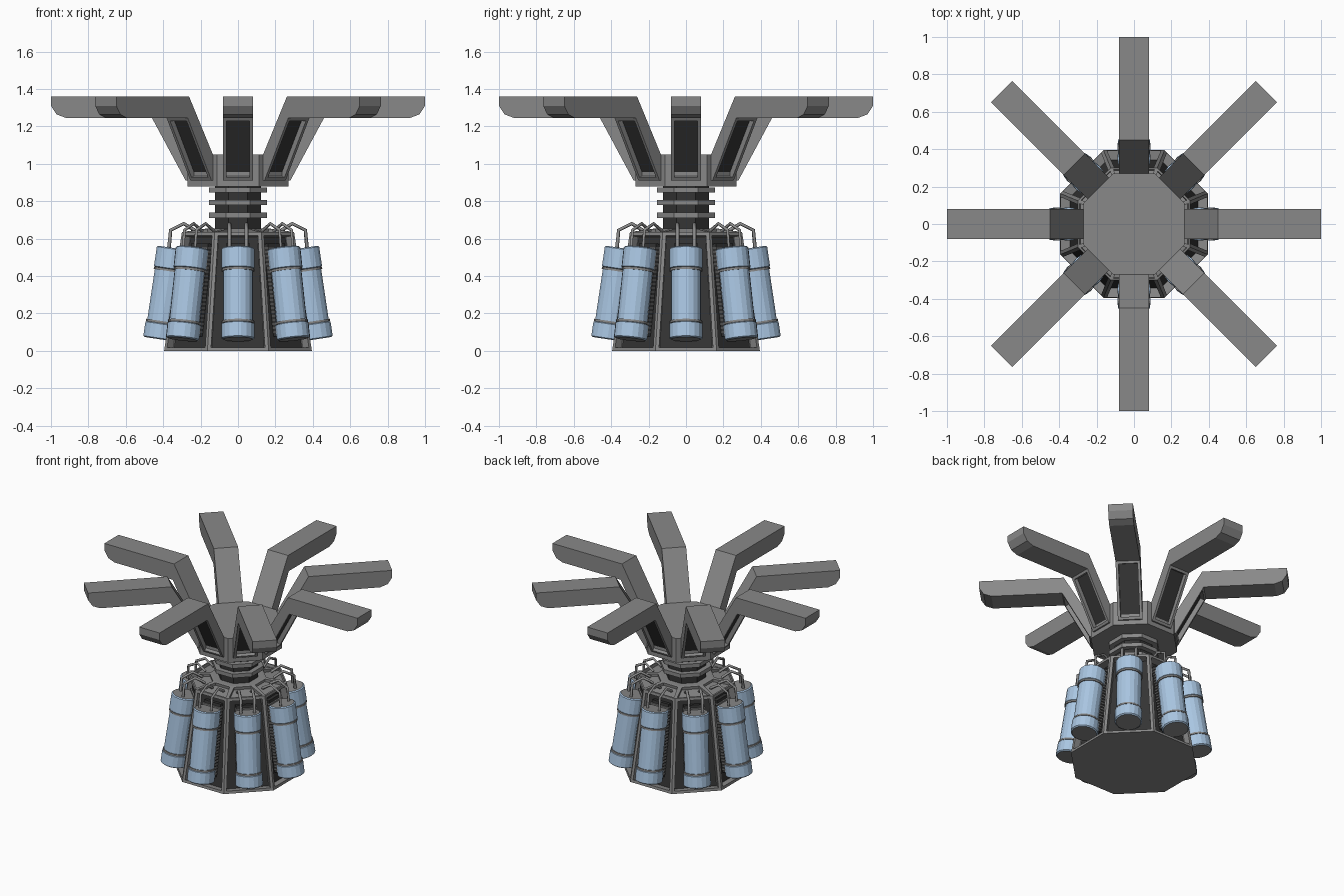
import bpy, bmesh
from math import pi, cos, atan2
from mathutils import Matrix, Vector

if "Cube" in bpy.data.objects:
    bpy.data.objects.remove(bpy.data.objects["Cube"])

SIDES = 8


def material(name, r, g, b):
    m = bpy.data.materials.new(name)
    m.diffuse_color = (r, g, b, 1)
    m.use_nodes = True
    m.node_tree.nodes["Principled BSDF"].inputs["Base Color"].default_value = m.diffuse_color
    return m


blue = material("tank_blue", .40, .565, .76)
grey = material("metal_grey", .25, .25, .25)
dark = material("dark_panel", .035, .035, .035)


def finish(bm, name, mats=(grey, dark)):
    bmesh.ops.recalc_face_normals(bm, faces=bm.faces[:])
    me = bpy.data.meshes.new(name)
    bm.to_mesh(me)
    bm.free()
    for m in mats:
        me.materials.append(m)
    ob = bpy.data.objects.new(name, me)
    bpy.context.collection.objects.link(ob)
    return ob


def ring_copies(ob):
    """Repeat a part around the vertical axis."""
    base = ob.matrix_basis.copy()
    for i in range(1, SIDES):
        c = ob.copy()
        c.matrix_basis = Matrix.Rotation(2 * pi * i / SIDES, 4, 'Z') @ base
        bpy.context.collection.objects.link(c)


def lathe(profile, n):
    """Closed stack of n-gons from (flat-to-centre distance, z) pairs."""
    bm = bmesh.new()
    rings = []
    for r, z in profile:
        v = Vector((r / cos(pi / n), 0, z))
        rings.append([bm.verts.new(Matrix.Rotation(2 * pi * (k + .5) / n, 3, 'Z') @ v)
                      for k in range(n)])
    bands = []
    for a, b in zip(rings, rings[1:]):
        bands.append([bm.faces.new((a[k], a[(k + 1) % n], b[(k + 1) % n], b[k]))
                      for k in range(n)])
    caps = [bm.faces.new(rings[0][::-1]), bm.faces.new(rings[-1])]
    bm.normal_update()
    return bm, bands, caps


def recess(bm, faces, border, depth, floor=0):
    """Framed panel: straight-walled pocket with its own floor material."""
    bmesh.ops.inset_individual(bm, faces=faces, thickness=border)
    bmesh.ops.inset_individual(bm, faces=faces, thickness=0, depth=-depth)
    for q in faces:
        q.material_index = floor


# Tapered base with recessed side and deck panels
bm, bands, caps = lathe([(.395, 0), (.30, .635), (.16, .655)], SIDES)
recess(bm, bands[0], .027, .05, 1)
recess(bm, bands[1], .018, .02)
finish(bm, "base")

# Dark neck with collar rings
bm, _, _ = lathe([(.122, .63), (.122, .89)], SIDES)
finish(bm, "neck", (dark,))
for z in (.725, .793, .86):
    bm, _, _ = lathe([(.156, z - .014), (.156, z + .014)], SIDES)
    finish(bm, "neck_collar")

# Octagonal hub
bm, _, _ = lathe([(.27, .878), (.27, 1.05)], SIDES)
finish(bm, "hub")

# Bent arms, extruded from a side profile, with a recess under the slope
prof = [(.25, .91), (.28, .91), (.46, 1.245), (.92, 1.245), (.97, 1.264),
        (1, 1.31), (1, 1.36), (.45, 1.36), (.27, 1.05), (.25, 1.05)]
bm = bmesh.new()
f = bm.faces.new([bm.verts.new((r, -.08, z)) for r, z in prof])
ext = bmesh.ops.extrude_face_region(bm, geom=[f])
bmesh.ops.translate(bm, vec=(0, .16, 0),
                    verts=[v for v in ext["geom"] if isinstance(v, bmesh.types.BMVert)])
bmesh.ops.recalc_face_normals(bm, faces=bm.faces[:])
under = min(bm.faces, key=lambda q: (q.calc_center_median() - Vector((.37, 0, 1.08))).length)
recess(bm, [under], .025, .03, 1)
ring_copies(finish(bm, "arm"))

# Leaning tanks with grey ends and straps
low, high = Vector((.42, 0, .062)), Vector((.347, 0, .55))
axis = high - low
L = axis.length
lean = Matrix.Translation(low) @ Matrix.Rotation(atan2(axis.x, axis.z), 4, 'Y')
bm, bands, caps = lathe([(.08, 0), (.088, .006), (.088, .082), (.08, .086), (.08, L - .114),
                         (.087, L - .11), (.087, L - .006), (.08, L)], 18)
for q in caps:
    q.material_index = 1
tank = finish(bm, "tank", (blue, grey))
tank.matrix_basis = lean
ring_copies(tank)
for s in (.086, L - .126):
    bm, _, _ = lathe([(.086, s), (.086, s + .012)], 18)
    strap = finish(bm, "tank_strap")
    strap.matrix_basis = lean
    ring_copies(strap)

# Toothed rack behind each tank, on a dark backing plate
bm = bmesh.new()
for i in range(22):
    t = i / 21
    m = Matrix.Translation((.352 - .065 * t, 0, .10 + .45 * t)) @ Matrix.Diagonal((.03, .145, .01, 1))
    bmesh.ops.create_cube(bm, size=1, matrix=m)
ring_copies(finish(bm, "tank_rack"))
bm = bmesh.new()
bmesh.ops.create_cube(bm, size=1, matrix=Matrix.Diagonal((.03, .13, .50, 1)))
plate = finish(bm, "rack_plate", (dark,))
plate.matrix_basis = Matrix.Translation((.312, 0, .325)) @ Matrix.Rotation(atan2(-.095, .635), 4, 'Y')
ring_copies(plate)

# Paired pipes from tank top to deck
cu = bpy.data.curves.new("pipes", 'CURVE')
cu.dimensions = '3D'
cu.bevel_depth = .01
cu.bevel_resolution = 0
cu.use_fill_caps = True
cu.materials.append(grey)
for y in (-.045, .045):
    sp = cu.splines.new('POLY')
    pts = [(.37, .54), (.36, .645), (.29, .68), (.225, .64)]
    sp.points.add(len(pts) - 1)
    for p, (r, z) in zip(sp.points, pts):
        p.co = (r, y, z, 1)
pipes = bpy.data.objects.new("pipes", cu)
bpy.context.collection.objects.link(pipes)
ring_copies(pipes)
